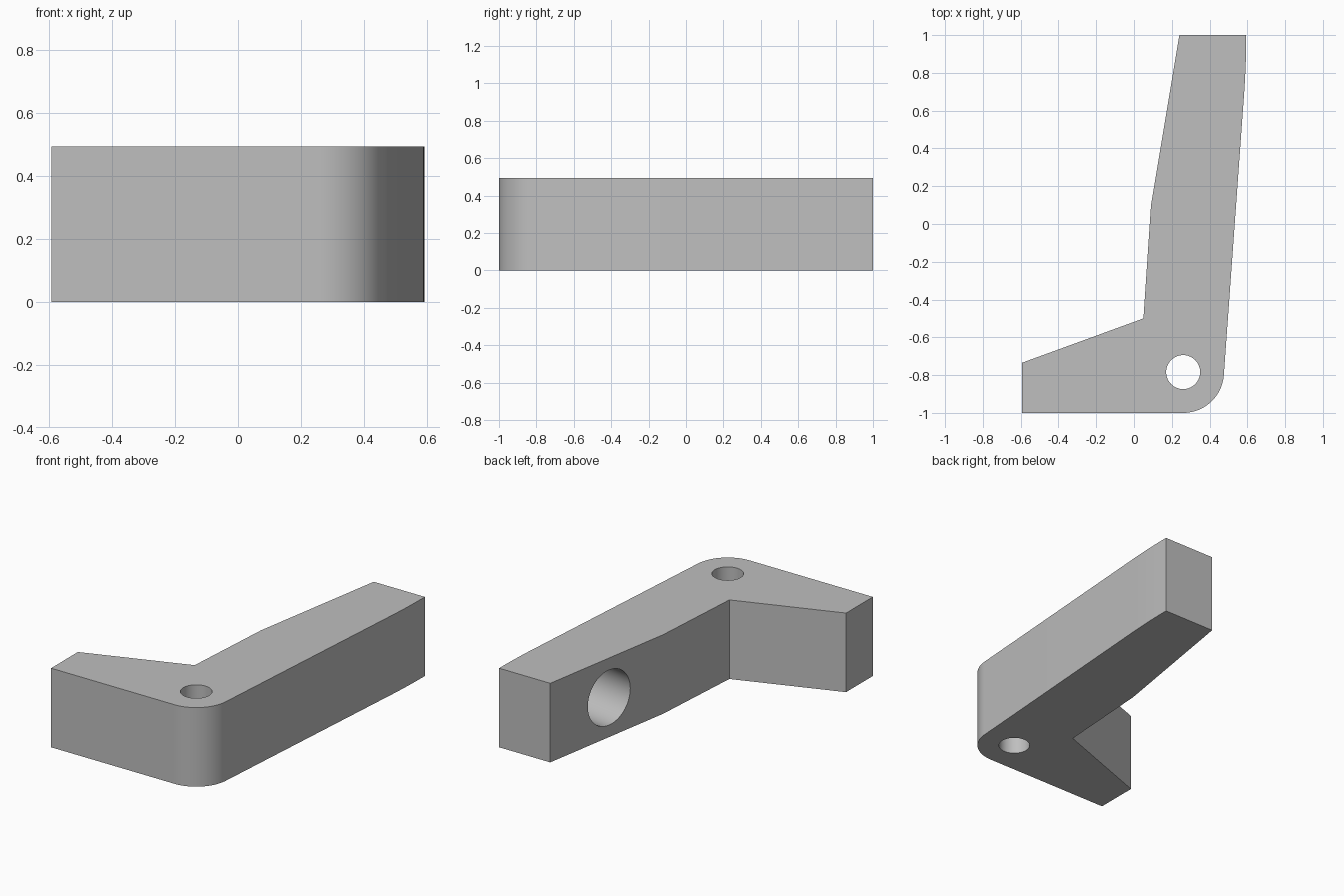
import bpy, bmesh
from math import cos, sin, radians, pi
from mathutils import Vector

if "Cube" in bpy.data.objects:
    bpy.data.objects.remove(bpy.data.objects["Cube"], do_unlink=True)

HEIGHT = 0.495
PIVOT = Vector((0.26, -0.784))
CORNER = 0.216
LEAN = radians(4)

grey = bpy.data.materials.new("plain_grey")
grey.use_nodes = True
colour = (0.52, 0.52, 0.52, 1)
grey.diffuse_color = colour
grey.node_tree.nodes["Principled BSDF"].inputs["Base Color"].default_value = colour


def extrude_profile(name, points, height):
    bm = bmesh.new()
    face = bm.faces.new([bm.verts.new((x, y, 0)) for x, y in points])
    top = bmesh.ops.extrude_face_region(bm, geom=[face])["geom"]
    bmesh.ops.translate(bm, vec=(0, 0, height),
                        verts=[v for v in top if isinstance(v, bmesh.types.BMVert)])
    bmesh.ops.recalc_face_normals(bm, faces=bm.faces)
    mesh = bpy.data.meshes.new(name)
    bm.to_mesh(mesh)
    bm.free()
    obj = bpy.data.objects.new(name, mesh)
    bpy.context.collection.objects.link(obj)
    mesh.materials.append(grey)
    return obj


def cut_hole(target, name, radius, centre, axis, length):
    bpy.ops.mesh.primitive_cylinder_add(vertices=64, radius=radius, depth=length, location=centre)
    cutter = bpy.context.object
    cutter.name = name
    cutter.rotation_euler = Vector(axis).to_track_quat("Z", "Y").to_euler()
    cutter.data.materials.append(grey)
    bpy.context.view_layer.update()
    mod = target.modifiers.new(name, "BOOLEAN")
    mod.object = cutter
    mod.solver = "EXACT"
    bpy.context.view_layer.objects.active = target
    bpy.ops.object.modifier_apply(modifier=mod.name)
    bpy.data.objects.remove(cutter, do_unlink=True)


# Outline: short foot, rounded heel, leaning arm that eases upright at its tip
outline = [(-0.594, -1)]
for i in range(25):
    a = -pi / 2 + (pi / 2 - LEAN) * i / 24
    outline.append((PIVOT.x + CORNER * cos(a), PIVOT.y + CORNER * sin(a)))
bend_radius = 0.3 / sin(LEAN)
for i in range(7):
    a = LEAN * (1 - i / 6)
    outline.append((0.594 - bend_radius * (1 - cos(a)), 1 - bend_radius * sin(a)))
outline += [(0.24, 1), (0.09, 0.1), (0.05, -0.5), (-0.594, -0.735)]
bracket = extrude_profile("angled_bracket", outline, HEIGHT)

# Pivot hole through the heel
cut_hole(bracket, "pivot_hole", 0.09, (PIVOT.x, PIVOT.y, HEIGHT / 2), (0, 0, 1), 1)

# Blind socket in the inner face of the arm, square to that face
inward = Vector((0.9, -0.15, 0)).normalized()
mouth = Vector((0.163, 0.53, HEIGHT / 2))
cut_hole(bracket, "blind_socket", 0.172, mouth + inward * 0.06, inward, 0.52)

bpy.ops.object.select_all(action="DESELECT")
bracket.select_set(True)
bpy.context.view_layer.objects.active = bracket
bpy.ops.object.shade_smooth_by_angle(angle=radians(20))
